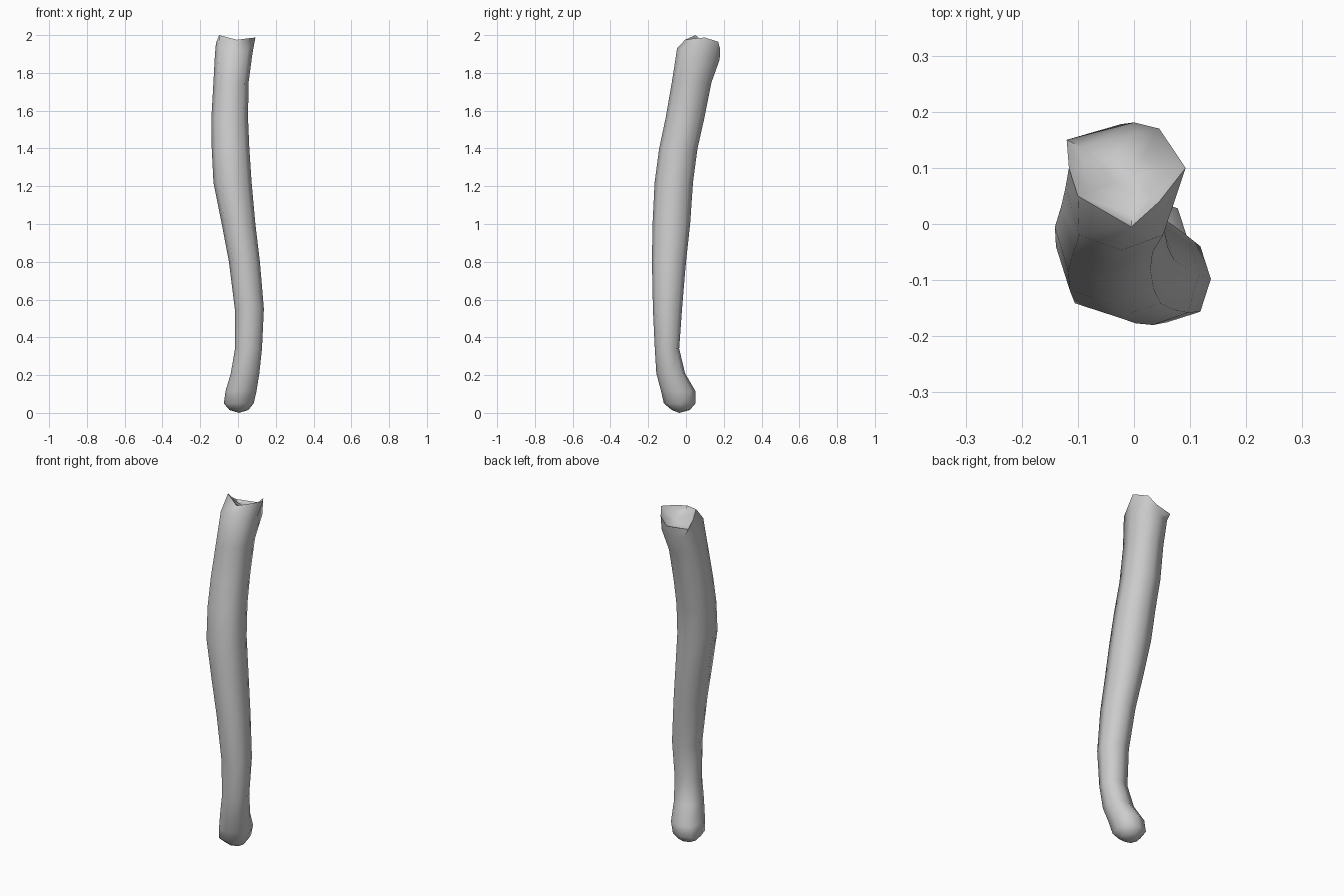
import bpy, bmesh
from math import sin, cos, pi

SIDES = 8

# Shaft sections from base to neck: z, x min, x max, y min, y max, tilt (drop towards the back)
sections = [
    (0.015, -0.045, 0.055, -0.075, 0.020, 0.0),
    (0.05, -0.075, 0.083, -0.117, 0.050, 0.0),
    (0.115, -0.066, 0.098, -0.132, 0.050, 0.0),
    (0.21, -0.038, 0.113, -0.157, -0.005, 0.0),
    (0.34, -0.016, 0.127, -0.165, -0.036, 0.0),
    (0.55, -0.017, 0.137, -0.175, -0.021, 0.0),
    (0.80, -0.048, 0.116, -0.180, 0.000, 0.0),
    (1.00, -0.086, 0.092, -0.177, 0.022, 0.0),
    (1.22, -0.130, 0.072, -0.166, 0.037, 0.0),
    (1.40, -0.139, 0.060, -0.142, 0.061, 0.0),
    (1.56, -0.141, 0.053, -0.108, 0.097, 0.0),
    (1.75, -0.130, 0.056, -0.075, 0.135, 0.0),
    (1.90, -0.122, 0.076, -0.047, 0.178, 0.03),
]
# Uneven rim of the cupped top, counter-clockwise from +x
rim = [(0.092, 0.10, 1.987), (0.045, 0.17, 1.965), (0.0, 0.181, 1.925), (-0.120, 0.150, 1.925),
       (-0.116, 0.10, 1.96), (-0.10, 0.05, 2.0), (-0.005, -0.005, 1.975), (0.045, 0.04, 1.982)]
cup = (0.0, 0.09, 1.915)


def section_ring(z, x0, x1, y0, y1, tilt):
    pts = []
    for i in range(SIDES):
        a = 2 * pi * i / SIDES
        r = 1.07 if i % 2 else 1.0
        pts.append(((x0 + x1) / 2 + (x1 - x0) / 2 * r * cos(a),
                    (y0 + y1) / 2 + (y1 - y0) / 2 * r * sin(a), z - tilt * sin(a)))
    return pts


def shrink(ring, centre, f):
    return [tuple(c + (p - c) * f for p, c in zip(pt, centre)) for pt in ring]


# Long bone: lofted shaft, raised rim and hollow cup
bm = bmesh.new()
loops = [section_ring(*s) for s in sections]
loops += [rim, [(x, y, z - 0.012) for x, y, z in shrink(rim, cup, 0.78)], shrink(rim, cup, 0.4)]
rings = [[bm.verts.new(p) for p in ring] for ring in loops]
for lo, hi in zip(rings, rings[1:]):
    for i in range(SIDES):
        j = (i + 1) % SIDES
        bm.faces.new((lo[i], lo[j], hi[j], hi[i]))
# End caps
for ring, tip in ((rings[0][::-1], (0.005, -0.035, 0.0)), (rings[-1], cup)):
    v = bm.verts.new(tip)
    for i in range(SIDES):
        bm.faces.new((ring[i], ring[(i + 1) % SIDES], v))
bmesh.ops.recalc_face_normals(bm, faces=bm.faces)

mesh = bpy.data.meshes.new("long_bone")
bm.to_mesh(mesh)
bm.free()
bone = bpy.data.objects.new("long_bone", mesh)
bpy.context.collection.objects.link(bone)
bpy.context.view_layer.objects.active = bone
bone.select_set(True)
bpy.ops.object.shade_smooth_by_angle(angle=pi / 3)
